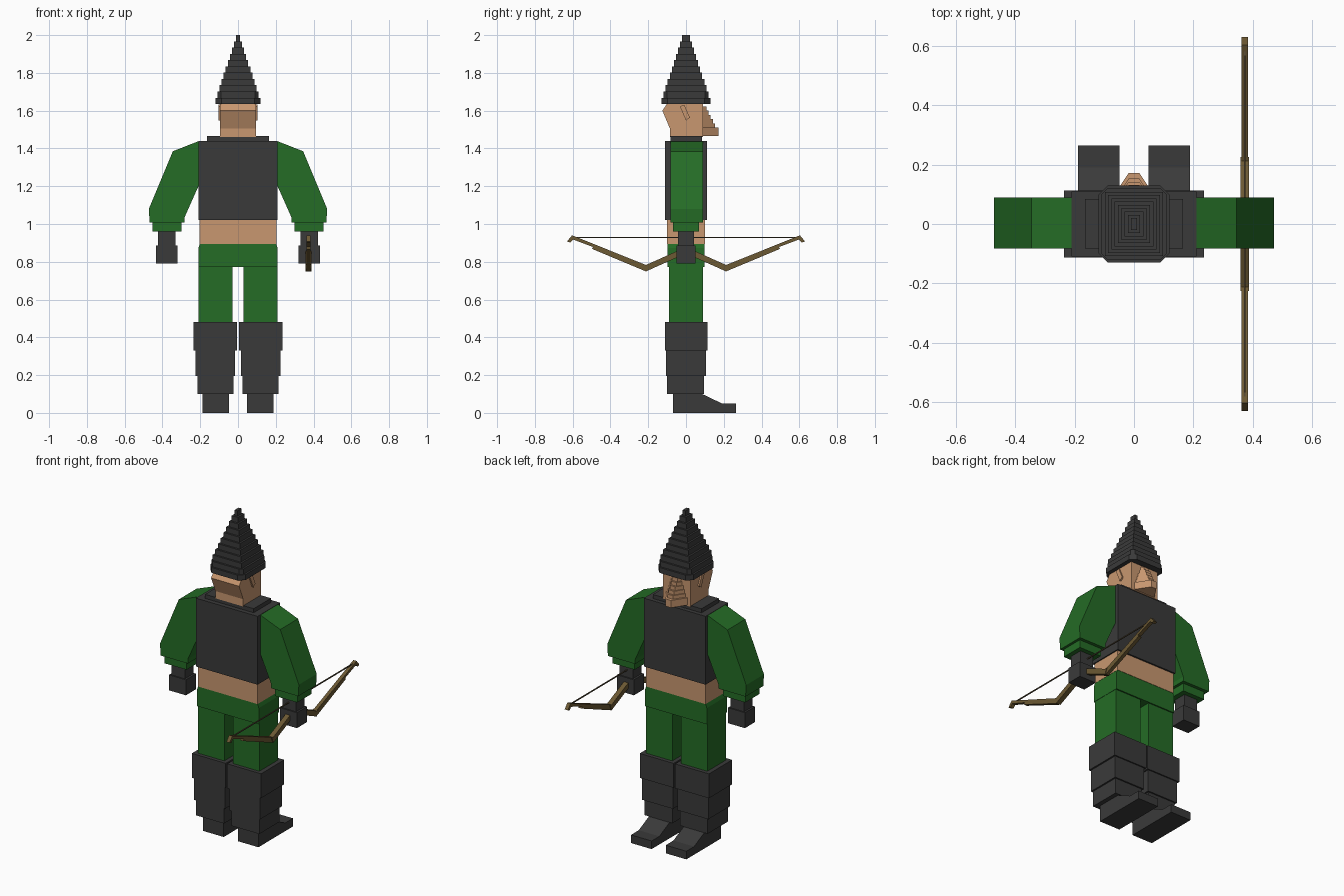
import bpy, bmesh
from mathutils import Vector


def mat(name, rgb):
    m = bpy.data.materials.new(name)
    m.diffuse_color = (*rgb, 1)
    return m


CHARCOAL = mat("charcoal", (0.042, 0.042, 0.042))
GREEN = mat("forest_green", (0.018, 0.150, 0.019))
SKIN = mat("skin", (0.58, 0.31, 0.16))
WOOD = mat("bow_wood", (0.150, 0.100, 0.033))
STRING = mat("bowstring", (0.10, 0.075, 0.04))


def prism(name, pts, axis, a, b, material):
    """Extrude a 2D outline along an axis from a to b."""
    place = {"x": lambda p, t: (t, p[0], p[1]),
             "y": lambda p, t: (p[0], t, p[1]),
             "z": lambda p, t: (p[0], p[1], t)}[axis]
    bm = bmesh.new()
    lo = [bm.verts.new(place(p, a)) for p in pts]
    hi = [bm.verts.new(place(p, b)) for p in pts]
    n = len(pts)
    bm.faces.new(lo)
    bm.faces.new(hi[::-1])
    for i in range(n):
        j = (i + 1) % n
        bm.faces.new((lo[i], hi[i], hi[j], lo[j]))
    bmesh.ops.recalc_face_normals(bm, faces=bm.faces[:])
    me = bpy.data.meshes.new(name)
    bm.to_mesh(me)
    bm.free()
    me.materials.append(material)
    ob = bpy.data.objects.new(name, me)
    bpy.context.collection.objects.link(ob)
    return ob


def box(name, x0, x1, y0, y1, z0, z1, material):
    return prism(name, [(x0, y0), (x1, y0), (x1, y1), (x0, y1)], "z", z0, z1, material)


def mirrored(ob, axis=0):
    m = ob.modifiers.new("mirror", "MIRROR")
    m.use_axis = [i == axis for i in range(3)]
    m.use_mirror_merge = False
    return ob


def octagon(w, d, c):
    return [(-w + c, -d), (w - c, -d), (w, -d + c), (w, d - c),
            (w - c, d), (-w + c, d), (-w, d - c), (-w, -d + c)]


# Stepped pointed hat with a chamfered brim
STEPS = 11
for i in range(STEPS):
    w = 0.12 - 0.011 * i
    z0 = 1.635 + 0.0332 * i
    z1 = 1.635 + 0.0332 * (i + 1)
    if i < 2:
        prism(f"hat_brim_{i}", octagon(w, w + 0.01, 0.032 - 0.014 * i), "z", z0, z1, CHARCOAL)
    else:
        box(f"hat_step_{i}", -w, w, -w - 0.01, w + 0.01, z0, z1, CHARCOAL)

# Head with a jutting back of the skull
prism("head", [(-0.085, 1.46), (-0.085, 1.505), (-0.125, 1.60), (-0.098, 1.64),
               (0.09, 1.64), (0.09, 1.46)], "x", -0.095, 0.095, SKIN)

# Stepped face, growing forward towards the chin
for i, (z0, z1, y) in enumerate([(1.465, 1.51, 0.172), (1.51, 1.532, 0.153), (1.532, 1.555, 0.142),
                                 (1.555, 1.578, 0.131), (1.578, 1.60, 0.12), (1.60, 1.622, 0.109)]):
    base = 0.02 + (y - 0.09) * 0.68
    prism(f"face_step_{i}", [(-base, 0.085), (base, 0.085), (0.018, y), (-0.018, y)], "z", z0, z1, SKIN)

# Slanted ears
mirrored(prism("ears", [(-0.032, 1.622), (-0.01, 1.632), (0.021, 1.563), (0.0, 1.548)],
               "x", 0.09, 0.104, SKIN))

# Torso, collar and belly
box("collar", -0.165, 0.165, -0.083, 0.085, 1.43, 1.465, CHARCOAL)
box("vest", -0.21, 0.21, -0.11, 0.11, 1.02, 1.44, CHARCOAL)
box("belly", -0.203, 0.203, -0.10, 0.10, 0.895, 1.02, SKIN)

# Trousers
prism("hips", [(-0.21, 0.772), (0.21, 0.772), (0.21, 0.872), (0.2, 0.90), (-0.2, 0.90), (-0.21, 0.872)],
      "y", -0.098, 0.098, GREEN)
mirrored(box("legs", 0.03, 0.208, -0.09, 0.09, 0.47, 0.78, GREEN))

# Tiered boots and feet
mirrored(box("boot_tops", 0.005, 0.235, -0.112, 0.113, 0.33, 0.48, CHARCOAL))
mirrored(box("boot_shins", 0.015, 0.225, -0.106, 0.105, 0.195, 0.33, CHARCOAL))
mirrored(box("boot_ankles", 0.025, 0.215, -0.10, 0.096, 0.10, 0.195, CHARCOAL))
mirrored(prism("feet", [(-0.07, 0), (-0.07, 0.105), (0.075, 0.105), (0.19, 0.05), (0.265, 0.05), (0.265, 0)],
               "x", 0.048, 0.188, CHARCOAL))

# Wide sleeves, cuffs and gloves
mirrored(prism("sleeves", [(0.205, 1.44), (0.345, 1.385), (0.472, 1.08), (0.468, 1.008),
                           (0.283, 1.008), (0.283, 1.035), (0.205, 1.21)], "y", -0.083, 0.09, GREEN))
mirrored(box("cuffs", 0.30, 0.452, -0.07, 0.07, 0.96, 1.01, GREEN))
mirrored(box("wrists", 0.332, 0.424, -0.042, 0.042, 0.88, 0.96, CHARCOAL))
mirrored(box("hands", 0.32, 0.435, -0.049, 0.049, 0.79, 0.885, CHARCOAL))

# Bow: inner and outer limbs mirrored front to back, plus string
BX = 0.373
mirrored(prism("bow_grip", [(0, 0.844), (0, 0.878), (-0.212, 0.783), (-0.225, 0.785), (-0.212, 0.749)],
               "x", BX - 0.015, BX + 0.015, WOOD), 1)
mirrored(prism("bow_limbs", [(-0.212, 0.783), (-0.603, 0.94), (-0.63, 0.908), (-0.614, 0.902),
                             (-0.598, 0.918), (-0.492, 0.878), (-0.497, 0.868), (-0.212, 0.749)],
               "x", BX - 0.011, BX + 0.011, WOOD), 1)
box("bow_cord", BX - 0.003, BX + 0.003, -0.6, 0.6, 0.925, 0.931, STRING)
